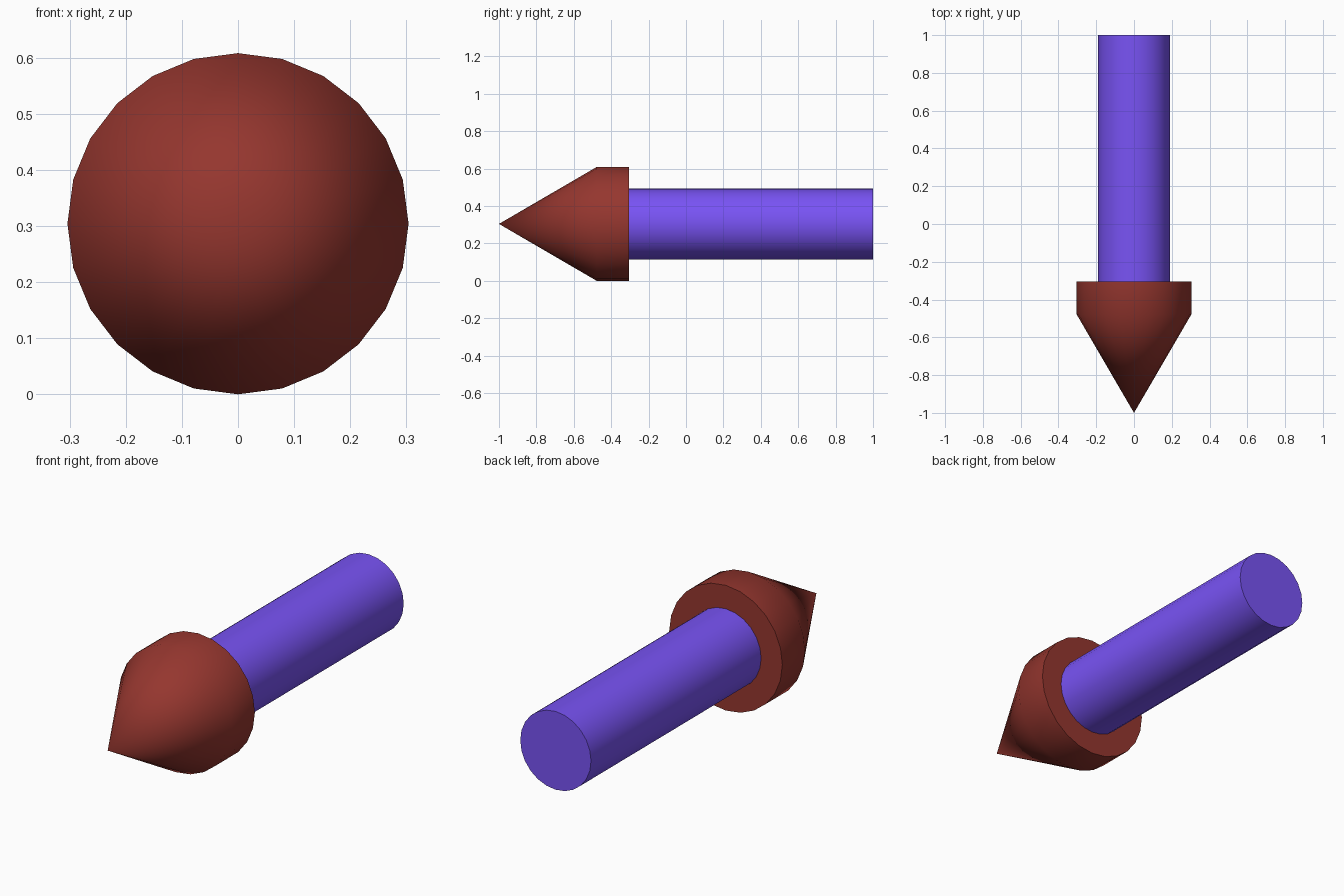
import bpy, bmesh
from math import sin, cos, pi, radians

if "Cube" in bpy.data.objects:
    bpy.data.objects.remove(bpy.data.objects["Cube"])

SIDES = 24
AXIS_Z = 0.304


def lathe(name, profile, color):
    """Turn (radius, y) points around the arrow's long axis; radius 0 makes a tip."""
    bm = bmesh.new()
    rings = []
    for r, y in profile:
        count = SIDES if r > 0 else 1
        rings.append([bm.verts.new((r * cos(2 * pi * i / SIDES), y,
                                    AXIS_Z + r * sin(2 * pi * i / SIDES)))
                      for i in range(count)])
    for a, b in zip(rings, rings[1:]):
        for i in range(SIDES):
            j = (i + 1) % SIDES
            if len(a) == 1:
                bm.faces.new((a[0], b[i], b[j]))
            else:
                bm.faces.new((a[i], b[i], b[j], a[j]))
    for ring in (rings[0], rings[-1]):
        if len(ring) > 1:
            bm.faces.new(ring)
    bmesh.ops.recalc_face_normals(bm, faces=bm.faces)
    mesh = bpy.data.meshes.new(name)
    bm.to_mesh(mesh)
    bm.free()
    obj = bpy.data.objects.new(name, mesh)
    bpy.context.collection.objects.link(obj)
    mat = bpy.data.materials.new(name + "_color")
    mat.diffuse_color = color
    mat.use_nodes = True
    mat.node_tree.nodes["Principled BSDF"].inputs["Base Color"].default_value = mat.diffuse_color
    mesh.materials.append(mat)
    bpy.ops.object.select_all(action='DESELECT')
    obj.select_set(True)
    bpy.context.view_layer.objects.active = obj
    bpy.ops.object.shade_smooth_by_angle(angle=radians(40))
    return obj


# Pointed head with a short straight collar
lathe("arrow_head", [(0, -1.0), (0.304, -0.478), (0.304, -0.305)],
      (0.30, 0.037, 0.028, 1))

# Round shaft running from the head to the back end
lathe("arrow_shaft", [(0.19, -0.305), (0.19, 1.0)],
      (0.19, 0.087, 0.91, 1))
